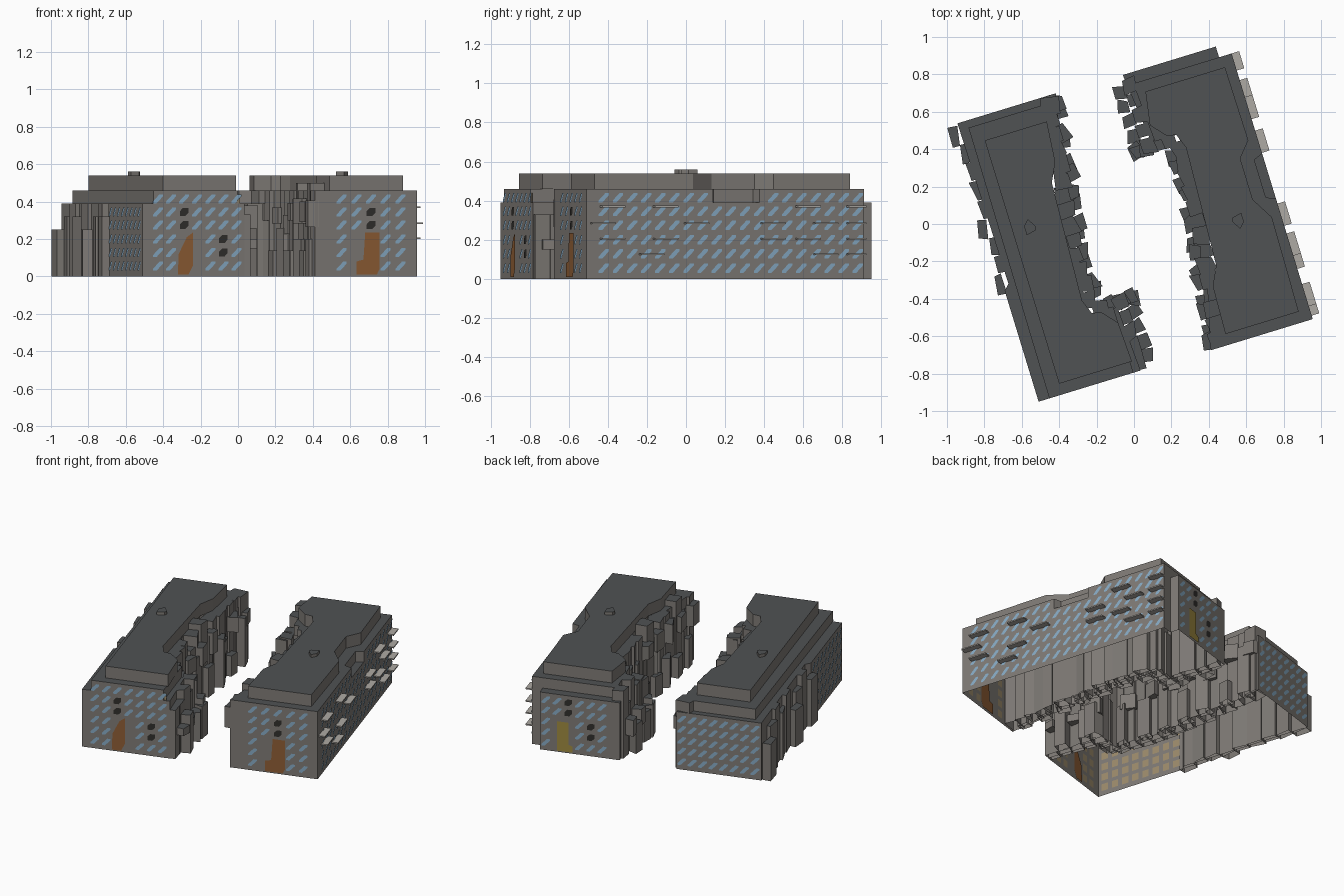
import bpy, bmesh, math, random
from mathutils import Matrix, Vector

if "Cube" in bpy.data.objects:
    bpy.data.objects.remove(bpy.data.objects["Cube"])

random.seed(4)

def mat(name, c):
    m = bpy.data.materials.new(name)
    m.diffuse_color = (*c, 1)
    m.use_nodes = True
    m.node_tree.nodes["Principled BSDF"].inputs["Base Color"].default_value = m.diffuse_color
    return m

WALL = mat("wall", (0.21, 0.195, 0.18))
ROOF = mat("roof", (0.08, 0.085, 0.088))
GLASS = mat("glass", (0.24, 0.40, 0.55))
TAN = mat("inner_glass", (0.34, 0.26, 0.15))
DARK = mat("dark", (0.03, 0.028, 0.025))
BROWN = mat("brown_door", (0.27, 0.11, 0.035))
GOLD = mat("gold_door", (0.34, 0.25, 0.05))
PALE = mat("pale_stone", (0.42, 0.40, 0.37))

# local frames: a runs along the short end, b along the long street side
LEFT = Matrix.Translation((-0.51, -0.95, 0)) @ Matrix.Rotation(math.radians(17), 4, 'Z')
RIGHT = Matrix.Rotation(math.pi, 4, 'Z') @ LEFT
LEN_L, LEN_R = 1.55, 1.525

def finish(bm, name, mats, frame):
    me = bpy.data.meshes.new(name)
    bm.to_mesh(me)
    bm.free()
    for m in mats:
        me.materials.append(m)
    ob = bpy.data.objects.new(name, me)
    ob.matrix_world = frame
    bpy.context.collection.objects.link(ob)

def prism(bm, pts, z0, z1, bottom=False):
    """Open-bottomed extrusion of a counter-clockwise outline; the top uses slot 1."""
    lo = [bm.verts.new((x, y, z0)) for x, y in pts]
    hi = [bm.verts.new((x, y, z1)) for x, y in pts]
    n = len(pts)
    for i in range(n):
        j = (i + 1) % n
        bm.faces.new((lo[i], lo[j], hi[j], hi[i]))
    bm.faces.new(hi).material_index = 1
    if bottom:
        bm.faces.new(lo[::-1])

def block(bm, a, b, wa, wb, z0, z1, twist=0.25, jitter=0.012):
    """Roughly broken column with a crooked footprint."""
    t = random.uniform(-twist, twist)
    c, s = math.cos(t), math.sin(t)
    pts = []
    for sx, sy in ((-1, -1), (1, -1), (1, 1), (-1, 1)):
        x = sx * wa / 2 + random.uniform(-jitter, jitter)
        y = sy * wb / 2 + random.uniform(-jitter, jitter)
        pts.append((a + x * c - y * s, b + x * s + y * c))
    prism(bm, pts, z0, z1, z0 > 0)

def panel(bm, wall, s, z, shape, off, slot=0, back=False):
    """Flat outline laid on a wall; wall = (origin, along, right, out)."""
    o, along, right, out = wall
    p = o + along * s + out * off + Vector((0, 0, z))
    vs = [bm.verts.new(p + right * u + Vector((0, 0, v))) for u, v in shape]
    bm.faces.new(vs[::-1] if back else vs).material_index = slot

def walls(L, foot_b):
    X, Y, O = Vector((1, 0, 0)), Vector((0, 1, 0)), Vector((0, 0, 0))
    return {"foot": (Y * foot_b, X, X, -Y), "street": (O, Y, -Y, -X), "end": (Y * L, X, -X, Y)}

ROWS = [0.055, 0.128, 0.2, 0.275, 0.345, 0.415]
PANE = [(-.028, -.024), (-.008, -.024), (.028, .014), (.028, .024), (.008, .024), (-.028, -.014)]
RECT = [(-.023, -.024), (.023, -.024), (.023, .024), (-.023, .024)]
HOLE = [(-.024, -.022), (.006, -.022), (.024, -.004), (.024, .022), (-.006, .022), (-.024, .004)]

def glaze(bm, wall, cols, rows, dark=(), door=None):
    for i, s in enumerate(cols):
        for j, z in enumerate(ROWS[:rows]):
            if door and abs(s - door) < 0.075 and z < 0.24:
                continue
            isdark = (i, j) in dark
            panel(bm, wall, s, z, HOLE if isdark else PANE, 0.004, 2 if isdark else 0)
            panel(bm, wall, s, z, RECT, -0.004, 1, True)

def span(s0, step, n):
    return [s0 + step * i for i in range(n)]

def building(side, frame, L, left):
    # stacked shells: street walls, set-back storey and roof storey
    bm = bmesh.new()
    w = 0.40
    inner = [(0.55, 0.36), (w, 0.36), (w, 1.12), (0.5, 1.2), (0.57, L)]
    yard = [(0.53, 0.37), (w, 0.37), (w, 1.12), (0.49, 1.2)]
    roof = [(0.53, 0.28), (0.46, 0.36), (0.41, 0.37), (0.38, 0.45), (0.41, 1.1), (0.46, 1.2)]
    if left:      # set back from the street, flush with the foot wall
        low = [(0, 0), (0.57, 0)] + inner + [(0.02, L), (0.03, 0.65), (0, 0.62)]
        mid = [(0.06, 0), (0.53, 0)] + yard + [(0.53, L - .04), (0.07, L - .04)]
        top = [(0.133, 0.06), (0.54, 0.06)] + roof + [(0.48, L - .13), (0.133, L - .13)]
    else:         # flush with the street, notched, set back at the foot wall
        low = [(0, 0.04), (0.07, 0.04), (0.07, -0.02), (0.59, -0.02)] + inner + [(0, L)]
        mid = [(0, 0.04), (0.55, 0.04)] + yard + [(0.57, L), (0, L), (0, 0.85), (0.05, 0.83), (0.05, 0.62), (0, 0.6)]
        top = [(0.055, 0.1), (0.5, 0.1)] + roof + [(0.47, L - .06), (0.06, L - .06), (0.05, 0.94), (0.12, 0.82),
                                                  (0.12, 0.59), (0.05, 0.51)]
    prism(bm, low, 0, 0.39)
    prism(bm, mid, 0.39, 0.46)
    prism(bm, top, 0.46, 0.54)
    finish(bm, side + "_building_shell", [WALL, ROOF], frame)

    # broken columns along the courtyard side and around the foot
    bm = bmesh.new()
    for i in range(14):
        b = 0.45 + i * (L - 0.5) / 13
        edge = 0.43 + 0.11 * max(0, (b - 0.7) / 0.8)
        block(bm, edge - 0.02, b, 0.09, 0.09, 0, random.choice((0.39, 0.46, 0.46, 0.5)))
        if i % 2 == 0:
            block(bm, edge + 0.03, b + 0.03, 0.07, 0.08, 0, random.choice((0.14, 0.2, 0.26, 0.33)))
        else:
            z = random.uniform(0.2, 0.3)
            block(bm, edge + 0.03, b, 0.06, 0.08, z, z + random.uniform(0.08, 0.16))
    for i in range(5):
        b = 0.04 + i * 0.085
        block(bm, 0.57, b, 0.08, 0.085, 0, random.choice((0.33, 0.39, 0.46)), 0.12)
        block(bm, 0.63, b + 0.02, 0.06, 0.07, 0 if i % 2 else 0.15, random.choice((0.2, 0.26, 0.36)), 0.2)
    for i in range(4):
        block(bm, 0.46 + i * 0.06, 0.385, 0.07, 0.08, 0, (0.46, 0.3, 0.38, 0.22)[i])
    finish(bm, side + "_courtyard_columns", [WALL, ROOF], frame)

    # small roof vent
    bm = bmesh.new()
    prism(bm, [(0.20, 0.87), (0.25, 0.88), (0.26, 0.90), (0.23, 0.95), (0.20, 0.92)], 0.54, 0.56)
    finish(bm, side + "_roof_vent", [WALL, ROOF], frame)

building("left", LEFT, LEN_L, True)
building("right", RIGHT, LEN_R, False)

# windows
wl, wr = walls(LEN_L, 0), walls(LEN_R, -0.02)
bm = bmesh.new()
glaze(bm, wl["foot"], span(0.085, 0.073, 7), 6, {(2, 3), (2, 4), (5, 1), (5, 2)}, 0.235)
glaze(bm, wl["street"], span(0.05, 0.075, 8), 5)
glaze(bm, wl["end"], span(0.06, 0.068, 8), 5)
finish(bm, "left_windows", [GLASS, TAN, DARK], LEFT)

bm = bmesh.new()
glaze(bm, wr["foot"], span(0.11, 0.073, 6), 5, {(2, 3), (2, 4), (4, 1), (4, 2)}, 0.235)
glaze(bm, wr["street"], span(0.075, 0.0755, 19), 5)
for s in span(0.075, 0.0755, 19):
    if not 0.56 < s < 0.88:
        panel(bm, wr["street"], s, ROWS[5], PANE, 0.004)
glaze(bm, wr["end"], span(0.093, 0.082, 5), 6, {(2, 3), (2, 4)}, 0.27)
finish(bm, "right_windows", [GLASS, TAN, DARK], RIGHT)

# doors
TALL = [(-.04, 0.01), (.02, 0.01), (.045, .06), (.045, .235), (.01, .21), (-.035, .12)]
STEP = [(-.07, 0.01), (.045, 0.01), (.06, .04), (.06, .235), (-.02, .235), (-.03, .09), (-.07, .08)]
GATE = [(-.05, 0.01), (.05, 0.01), (.05, .05), (.025, .06), (.025, .21), (-.05, .21)]
for name, frame, wall, s, shape, m in (
        ("left_front_door", LEFT, wl["foot"], 0.235, TALL, BROWN),
        ("right_front_door", RIGHT, wr["end"], 0.27, STEP, BROWN),
        ("right_back_door", RIGHT, wr["foot"], 0.235, GATE, GOLD)):
    bm = bmesh.new()
    panel(bm, wall, s, 0, shape, 0.006)
    panel(bm, wall, s, 0, shape, -0.006, 0, True)
    finish(bm, name, [m], frame)

# balcony slabs on the street side of the right building
bm = bmesh.new()
LEVELS = {0.37: (-.4, -.13, .6, .86), 0.285: (-.45, .03, .42, .69, .86),
          0.205: (-.4, -.13, .42, .6, .86), 0.125: (-.2, .69, .86)}
for z, ys in LEVELS.items():
    for y in ys:
        b = (0.93 - y) / 0.956
        b0, b1 = max(b - 0.062, 0.04), min(b + 0.062, LEN_R)
        prism(bm, [(-0.042, b0), (0, b0), (0, b1), (-0.042, b1)], z - 0.004, z + 0.004, True)
finish(bm, "right_balconies", [PALE, PALE], RIGHT)

# uneven piers on the street side of the left building
bm = bmesh.new()
for i in range(9):
    h = (0.32, 0.39, 0.32, 0.25, 0.39, 0.32, 0.39, 0.32, 0.25)[i]
    a = -0.015 if i in (0, 3, 8) else 0.02
    block(bm, a, 0.66 + i * 0.103, 0.05, 0.1, 0, h, 0.15, 0.008)
finish(bm, "left_street_piers", [WALL, ROOF], LEFT)
